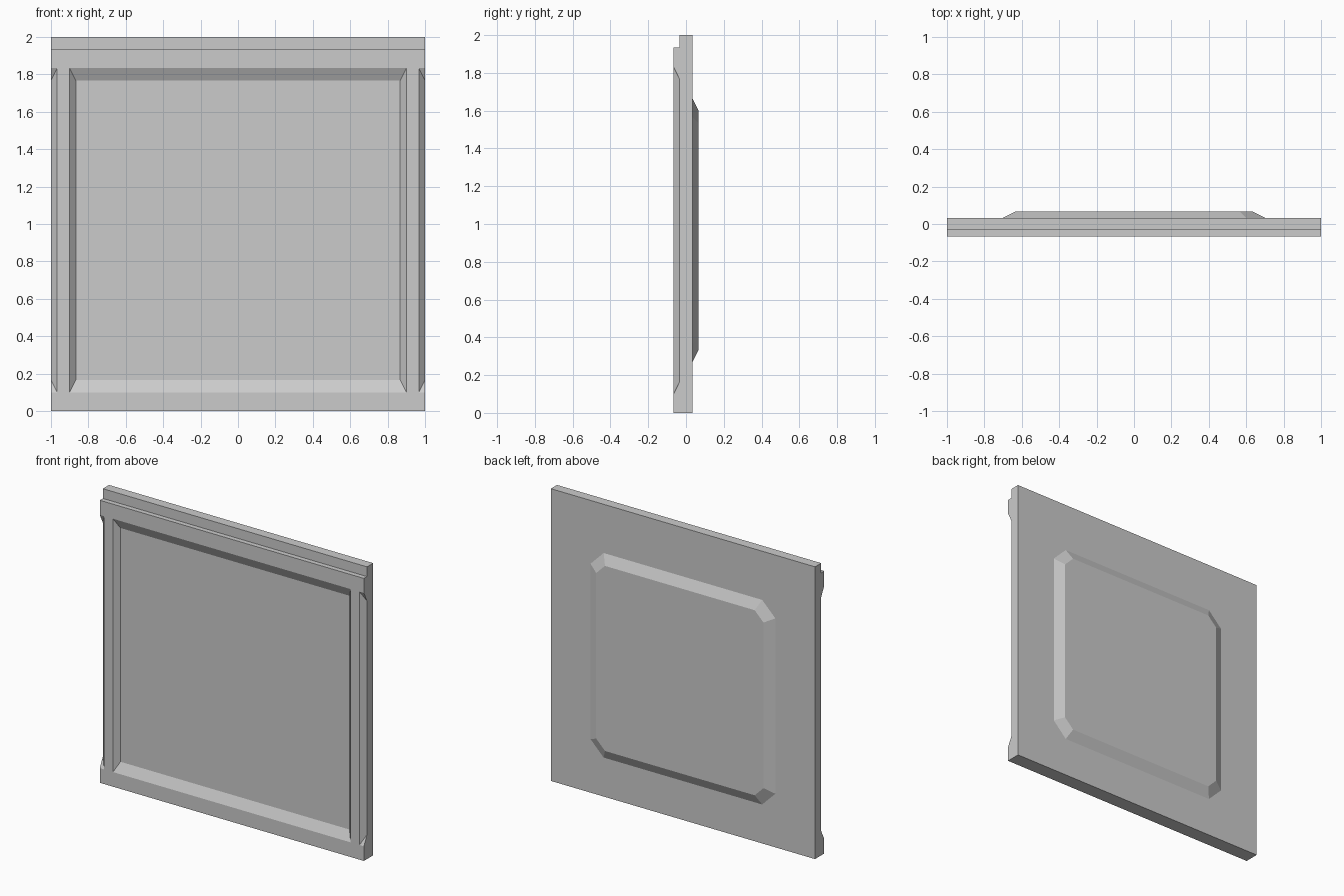
import bpy, bmesh

if "Cube" in bpy.data.objects:
    bpy.data.objects.remove(bpy.data.objects["Cube"])

U = 1 / 30  # modelling module: the panel is 60 x 60 modules


def loft(name, rings):
    """Closed solid skinned through matching rings of (x, y, z) in modules."""
    bm = bmesh.new()
    loops = [[bm.verts.new((x * U, y * U, z * U)) for x, y, z in r] for r in rings]
    for a, b in zip(loops, loops[1:]):
        for i in range(len(a)):
            j = (i + 1) % len(a)
            bm.faces.new((a[i], a[j], b[j], b[i]))
    bm.faces.new(loops[0])
    bm.faces.new(loops[-1])
    bmesh.ops.recalc_face_normals(bm, faces=bm.faces[:])
    me = bpy.data.meshes.new(name)
    bm.to_mesh(me)
    bm.free()
    ob = bpy.data.objects.new(name, me)
    bpy.context.collection.objects.link(ob)
    return ob


def rect(x0, x1, z0, z1, y):
    return [(x0, y, z0), (x1, y, z0), (x1, y, z1), (x0, y, z1)]


def octagon(r, cut, y, zc=29, tilt=0):
    s = r - cut
    pts = [(s, -r), (r, -s), (r, s), (s, r), (-s, r), (-r, s), (-r, -s), (-s, -r)]
    return [(x, y + tilt * z, zc + z) for x, z in pts]


# Wall slab with a rebate along its top front edge
profile = [(-2, 0), (1, 0), (1, 60), (-1, 60), (-1, 58), (-2, 58)]
panel = loft("wall_panel", [[(x, y, z) for y, z in profile] for x in (-30, 30)])

# Sloped-sided pockets: the wide centre and one half pocket on each side edge
for i, (cx, half) in enumerate([(0, 26), (-31, 1), (31, 1)]):
    cutter = loft(f"pocket_cutter_{i}", [
        rect(cx - half - 2, cx + half + 2, 1, 57, -3),
        rect(cx - half, cx + half, 5, 53, -1)])
    cutter.hide_render = True
    mod = panel.modifiers.new("pocket", 'BOOLEAN')
    mod.operation = 'DIFFERENCE'
    mod.solver = 'EXACT'
    mod.object = cutter
    bpy.context.view_layer.objects.active = panel
    bpy.ops.object.modifier_apply(modifier=mod.name)
    bpy.data.objects.remove(cutter)

# Raised chamfered plate on the back; its lower front edge just shows in the pocket
loft("back_plate", [octagon(21, 3, -1.005, tilt=0.0006),
                    octagon(21, 3, 1),
                    octagon(19, 2, 2)])
